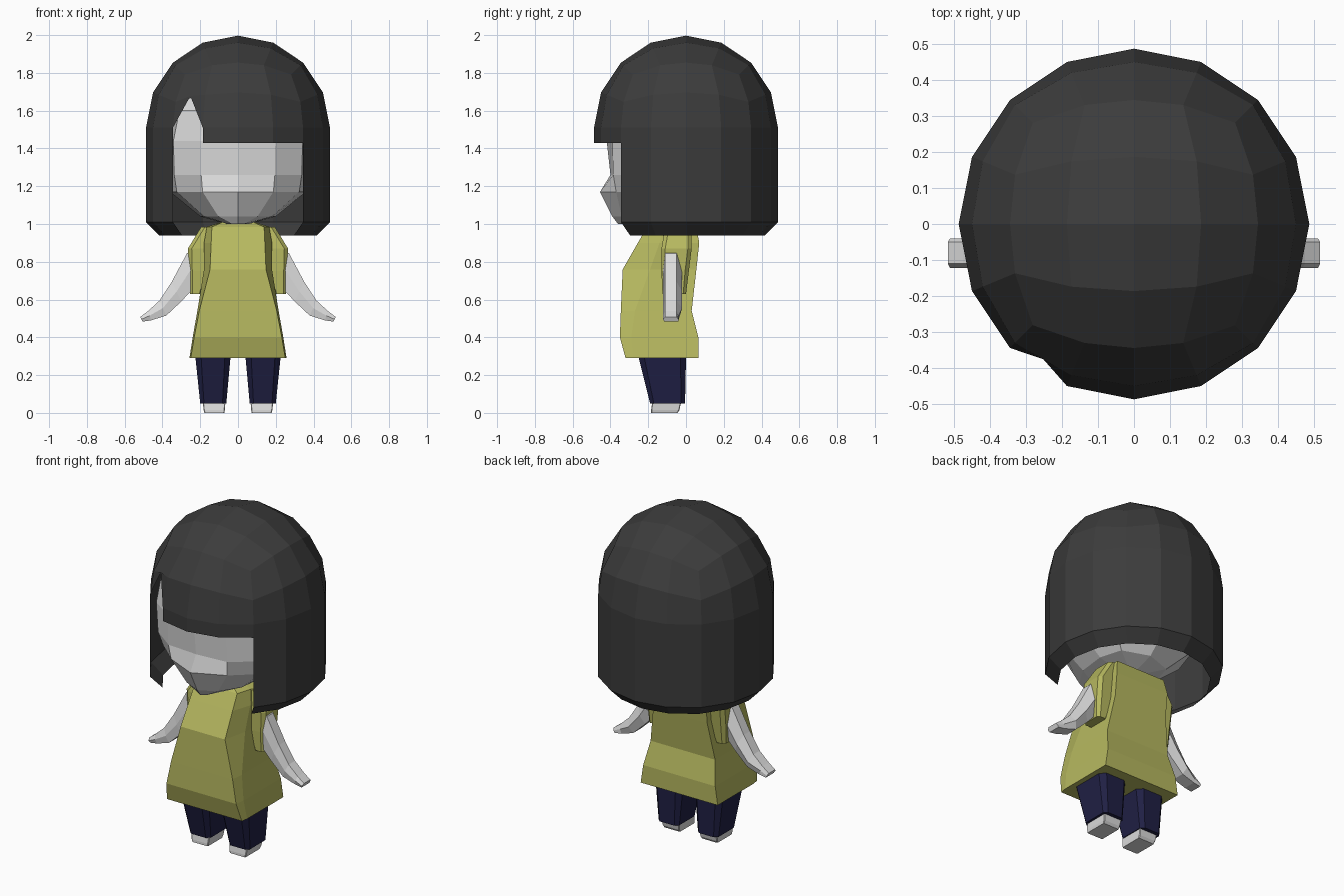
import bpy, bmesh, math
from mathutils import Vector

if "Cube" in bpy.data.objects:
    bpy.data.objects.remove(bpy.data.objects["Cube"])


def material(name, rgb):
    m = bpy.data.materials.new(name)
    m.diffuse_color = (*rgb, 1)
    m.use_nodes = True
    m.node_tree.nodes["Principled BSDF"].inputs["Base Color"].default_value = m.diffuse_color
    return m


HAIR = material("charcoal", (0.045, 0.045, 0.045))
SKIN = material("pale_grey", (0.72, 0.72, 0.72))
DRESS = material("olive_yellow", (0.47, 0.48, 0.115))
NAVY = material("navy", (0.014, 0.014, 0.058))


def finish(bm, name, mat):
    bmesh.ops.recalc_face_normals(bm, faces=bm.faces)
    me = bpy.data.meshes.new(name)
    bm.to_mesh(me)
    bm.free()
    me.materials.append(mat)
    ob = bpy.data.objects.new(name, me)
    bpy.context.collection.objects.link(ob)
    return ob


def loft(name, rings, mat, mirror=False):
    """Skin a series of equal-length point rings and cap both ends."""
    bm = bmesh.new()
    rows = [[bm.verts.new(p) for p in r] for r in rings]
    n = len(rows[0])
    for a, b in zip(rows, rows[1:]):
        for i in range(n):
            j = (i + 1) % n
            bm.faces.new((a[i], a[j], b[j], b[i]))
    bm.faces.new(rows[0])
    bm.faces.new(rows[-1])
    ob = finish(bm, name, mat)
    if mirror:
        ob.modifiers.new("mirror", 'MIRROR').use_axis[0] = True
    return ob


def box_ring(z, x0, x1, y0, y1, c=0.0):
    """Rectangle at height z, corners cut by c."""
    return [(x0 + c, y0, z), (x1 - c, y0, z), (x1, y0 + c, z), (x1, y1 - c, z),
            (x1 - c, y1, z), (x0 + c, y1, z), (x0, y1 - c, z), (x0, y0 + c, z)]


# --- hair: cube-sphere dome, straight sides, chamfered lower rim
R, ZC = 0.487, 1.51
bm = bmesh.new()
bmesh.ops.create_cube(bm, size=2)
bmesh.ops.subdivide_edges(bm, edges=bm.edges[:], cuts=3, use_grid_fill=True)
bmesh.ops.delete(bm, geom=[v for v in bm.verts if v.co.z < -0.01], context='VERTS')
for v in bm.verts:
    d = Vector([math.tan(c * math.pi / 4) for c in v.co]).normalized()
    v.co = d * R + Vector((0, 0, ZC))
for z, s in ((1.43, 1), (1.01, 1), (0.94, 0.86)):
    low = [e for e in bm.edges if e.is_boundary]
    ext = bmesh.ops.extrude_edge_only(bm, edges=low)["geom"]
    for v in ext:
        if isinstance(v, bmesh.types.BMVert):
            v.co = (v.co.x * s, v.co.y * s, z)
# face opening below the fringe
opening = [f for f in bm.faces if f.calc_center_median().z < 1.42
           and f.calc_center_median().y < -0.33 and abs(f.calc_center_median().x) < 0.32]
bmesh.ops.delete(bm, geom=opening, context='FACES')
# pointed gap at one side of the fringe
gap = []
for f in bm.faces:
    c = f.calc_center_median()
    if -0.34 < c.x < -0.2 and c.y < -0.34 and 1.42 < c.z < 1.66:
        gap.append(f)
for f in gap:
    if f.calc_center_median().z > 1.52:
        vs = sorted(f.verts, key=lambda v: v.co.z)
        a, b = sorted(vs[:2], key=lambda v: v.co.x)
        d, c = sorted(vs[2:], key=lambda v: v.co.x)
        tip = bm.verts.new((d.co + c.co) / 2 + Vector((0, 0, 0.012)))
        bm.faces.new((a, d, tip))
        bm.faces.new((b, c, tip))
bmesh.ops.delete(bm, geom=gap, context='FACES')
finish(bm, "hair", HAIR)


# --- head: faceted rings with a pointed nose line
def head_ring(z, w, yf, ym, yc, yb):
    half = [(0.52 * w, ym), (0.9 * w, yc), (w, -0.05), (0.8 * w, 0.6 * yb)]
    right = [(x, y, z) for x, y in half]
    left = [(-x, y, z) for x, y in reversed(half)]
    return [(0, yf, z)] + right + [(0, yb, z)] + left


head = [head_ring(*r) for r in (
    (1.00, 0.06, -0.36, -0.34, -0.26, 0.02),
    (1.04, 0.20, -0.39, -0.34, -0.22, 0.14),
    (1.17, 0.36, -0.455, -0.37, -0.25, 0.28),
    (1.26, 0.375, -0.40, -0.385, -0.28, 0.32),
    (1.44, 0.38, -0.42, -0.39, -0.29, 0.35),
    (1.60, 0.345, -0.39, -0.37, -0.29, 0.33),
    (1.76, 0.22, -0.26, -0.24, -0.18, 0.22))]
loft("head", head, SKIN)


# --- dress: boxy body with front corners chamfered towards the neck
def dress_ring(z, wf, ws, yf, yc, yb):
    return [(-wf, yf, z), (wf, yf, z), (ws, yc, z), (ws, yb, z),
            (-ws, yb, z), (-ws, yc, z)]


body = [dress_ring(*r) for r in (
    (0.29, 0.25, 0.257, -0.32, -0.28, 0.065),
    (0.40, 0.232, 0.24, -0.35, -0.29, 0.065),
    (0.54, 0.205, 0.215, -0.345, -0.27, 0.03),
    (0.76, 0.148, 0.18, -0.335, -0.19, 0.055),
    (0.90, 0.142, 0.18, -0.255, -0.14, 0.07),
    (0.985, 0.138, 0.165, -0.205, -0.12, 0.055),
    (1.01, 0.08, 0.09, -0.17, -0.10, 0.02))]
loft("dress", body, DRESS)

# --- sleeves
sleeve = [box_ring(0.63, 0.19, 0.255, -0.125, 0.0, 0.015),
          box_ring(0.75, 0.15, 0.262, -0.13, 0.015, 0.02),
          box_ring(0.87, 0.12, 0.265, -0.13, 0.03, 0.02),
          box_ring(0.985, 0.10, 0.195, -0.11, 0.03, 0.02)]
loft("sleeves", sleeve, DRESS, True)

# --- arms: paired upper and lower outline points, swept outwards
arm = []
for (xt, zt), (xb, zb) in (((0.20, 0.88), (0.19, 0.70)), ((0.27, 0.845), (0.24, 0.655)),
                           ((0.35, 0.695), (0.30, 0.59)), ((0.415, 0.595), (0.38, 0.515)),
                           ((0.475, 0.54), (0.46, 0.49)), ((0.517, 0.508), (0.505, 0.483))):
    back = -0.02 if xt < 0.45 else -0.04
    xm, zm = (xt + xb) / 2, (zt + zb) / 2
    arm.append([(xt, -0.11, zt), (xt, -0.05, zt), (xm, back, zm),
                (xb, -0.04, zb), (xb, -0.115, zb), (xm, -0.122, zm)])
loft("arms", arm, SKIN, True)

# --- trouser legs
leg = [box_ring(0.05, 0.062, 0.20, -0.19, -0.005, 0.02),
       box_ring(0.29, 0.04, 0.225, -0.25, 0.0, 0.03),
       box_ring(0.36, 0.035, 0.215, -0.25, 0.0, 0.03)]
loft("trouser_legs", leg, NAVY, True)

# --- feet
foot = [box_ring(0.0, 0.072, 0.178, -0.185, -0.045, 0.004),
        box_ring(0.015, 0.07, 0.182, -0.185, -0.035, 0.004),
        box_ring(0.06, 0.066, 0.187, -0.178, -0.025, 0.004)]
loft("feet", foot, SKIN, True)
